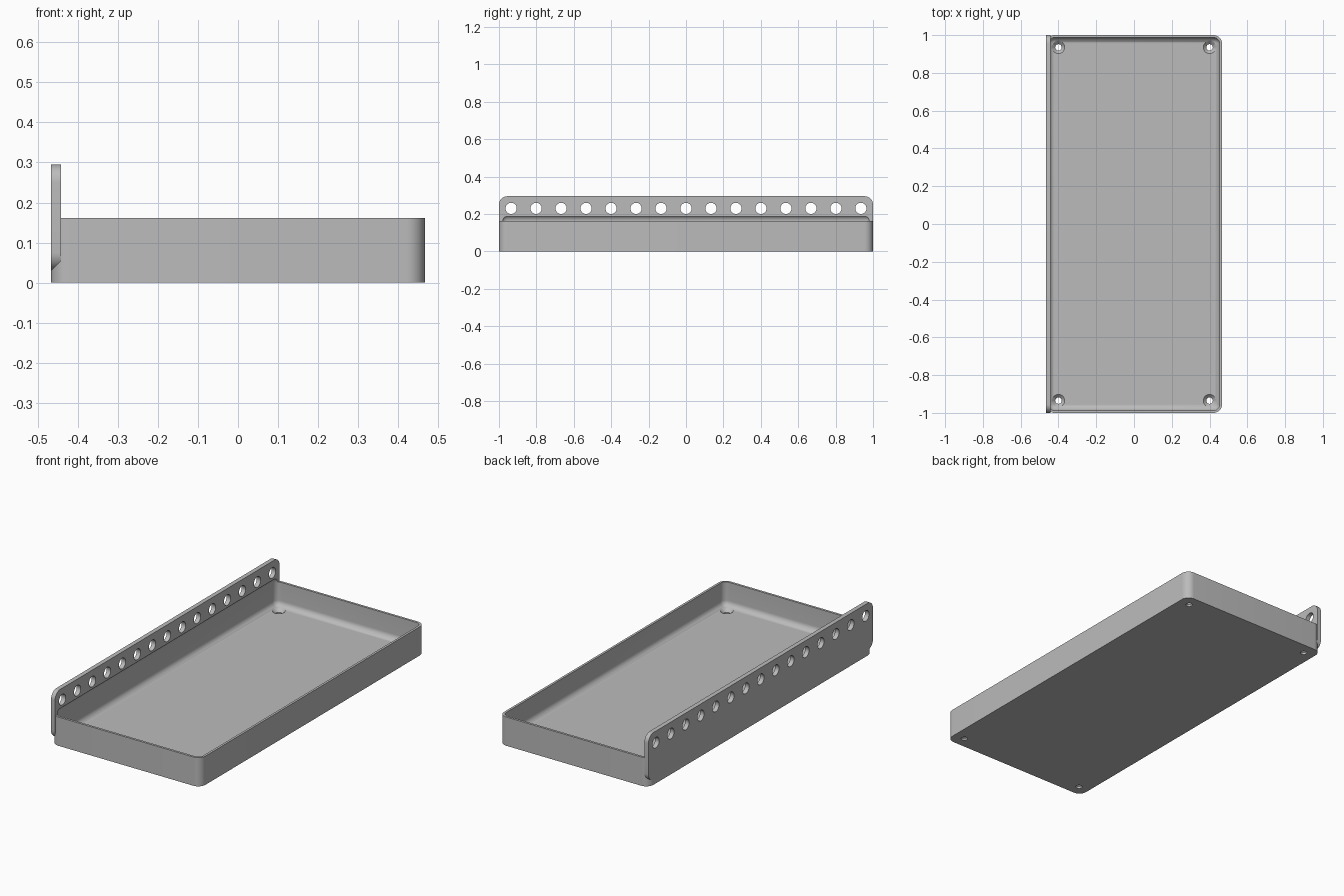
import bpy, bmesh, math
from mathutils import Matrix

if "Cube" in bpy.data.objects:
    bpy.data.objects.remove(bpy.data.objects["Cube"], do_unlink=True)

grey = bpy.data.materials.new("plain grey")
grey.use_nodes = True
colour = (0.5, 0.5, 0.5, 1)
grey.diffuse_color = colour
grey.node_tree.nodes["Principled BSDF"].inputs["Base Color"].default_value = colour


def finish(bm, name):
    bmesh.ops.recalc_face_normals(bm, faces=bm.faces)
    mesh = bpy.data.meshes.new(name)
    bm.to_mesh(mesh)
    bm.free()
    mesh.materials.append(grey)
    obj = bpy.data.objects.new(name, mesh)
    bpy.context.collection.objects.link(obj)
    return obj


def rounded_box(name, low, high, radius, axis=None):
    """Box with rounded edges: all of them, or only those along one axis."""
    bm = bmesh.new()
    bmesh.ops.create_cube(bm, size=1)
    for v in bm.verts:
        v.co = [a + (b - a) * (c + 0.5) for a, b, c in zip(low, high, v.co)]
    edges = [e for e in bm.edges if axis is None
             or abs((e.verts[0].co - e.verts[1].co)[axis]) > 1e-4]
    bmesh.ops.bevel(bm, geom=edges, offset=radius, segments=10,
                    profile=0.5, affect='EDGES')
    return finish(bm, name)


def add_cone(bm, r1, r2, depth, matrix):
    bmesh.ops.create_cone(bm, cap_ends=True, segments=40, radius1=r1,
                          radius2=r2, depth=depth, matrix=matrix)


def boolean(target, cutter, operation):
    mod = target.modifiers.new(operation.lower(), 'BOOLEAN')
    mod.operation = operation
    mod.solver = 'EXACT'
    mod.object = cutter
    cutter.hide_render = True
    bpy.context.view_layer.objects.active = target
    bpy.ops.object.modifier_apply(modifier=mod.name)
    bpy.data.objects.remove(cutter, do_unlink=True)


WIDE, LONG, RIM, FLOOR, WALL = 0.466, 1.0, 0.162, 0.027, 0.013
FLANGE_TOP, FLANGE_LOW, FLANGE_THICK = 0.295, 0.03, 0.025

# Tray block joined to the tall mounting flange along its right side
tray = rounded_box("tray", (-WIDE, -LONG, 0), (WIDE, LONG, RIM), 0.045, axis=2)
flange = rounded_box("flange", (-WIDE, -LONG, FLANGE_LOW),
                     (-WIDE + FLANGE_THICK, LONG, FLANGE_TOP), 0.045, axis=0)
boolean(tray, flange, 'UNION')

# Filleted cavity, reaching a little above the rim into the flange
cavity = rounded_box("cavity", (-WIDE + WALL, -LONG + WALL, FLOOR),
                     (WIDE - WALL, LONG - WALL, 0.195), 0.032)
boolean(tray, cavity, 'DIFFERENCE')

# Row of round holes through the flange
bm = bmesh.new()
for i in range(15):
    y = 0.935 * (i - 7) / 7
    add_cone(bm, 0.03, 0.03, 0.1, Matrix.Translation((-WIDE + 0.0125, y, 0.23))
             @ Matrix.Rotation(math.pi / 2, 4, 'Y'))
boolean(tray, finish(bm, "flange_holes"), 'DIFFERENCE')

# Countersunk screw holes in the floor corners
for r1, r2, depth, z in ((0.017, 0.017, 0.1, 0.0), (0.013, 0.037, 0.024, 0.019)):
    bm = bmesh.new()
    for x in (-0.4, 0.4):
        for y in (-0.935, 0.935):
            add_cone(bm, r1, r2, depth, Matrix.Translation((x, y, z)))
    boolean(tray, finish(bm, "screw_holes"), 'DIFFERENCE')

# Smooth fillets and hole walls, sharp edges elsewhere
bpy.ops.object.select_all(action='DESELECT')
tray.select_set(True)
bpy.context.view_layer.objects.active = tray
bpy.ops.object.shade_smooth_by_angle(angle=math.radians(30))
